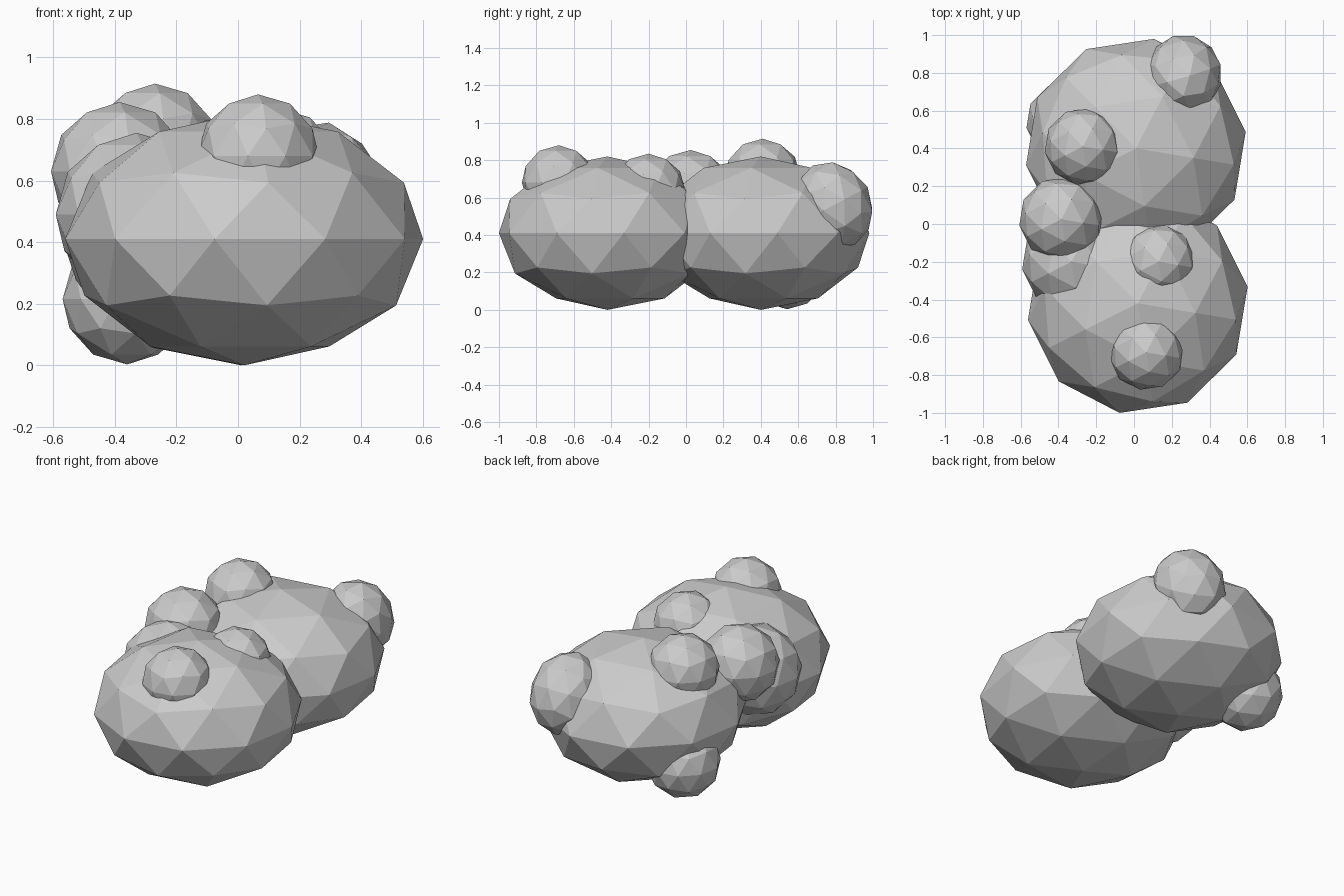
import bpy
from math import radians

cube = bpy.data.objects.get("Cube")
if cube:
    bpy.data.objects.remove(cube, do_unlink=True)

# One plain stone colour
stone = bpy.data.materials.new("stone_grey")
stone.use_nodes = True
GREY = (0.6, 0.6, 0.6, 1)
stone.diffuse_color = GREY
stone.node_tree.nodes["Principled BSDF"].inputs["Base Color"].default_value = GREY


def lump(name, centre, radii, tilt=0, turn=0):
    """Flat-shaded low-poly ball, squashed by radii."""
    bpy.ops.mesh.primitive_ico_sphere_add(subdivisions=2, radius=1, location=centre)
    ob = bpy.context.object
    ob.name = name
    ob.scale = radii
    ob.rotation_euler = (radians(tilt), 0, radians(turn))
    ob.data.materials.append(stone)
    return ob


# Two squashed main masses, one behind the other
BODY = (0.588, 0.588, 0.41)
lump("front_body", (0.02, -0.42, 0.41), BODY, turn=-9.4)
lump("back_body", (0.01, 0.40, 0.41), BODY, turn=-9.4)

# Round bumps half sunk into the masses
bumps = {
    "front_top_bump": ((0.065, -0.68, 0.68), 0.2),
    "inner_top_bump": ((0.13, -0.20, 0.635), 0.2),
    "back_top_bump": ((-0.27, 0.41, 0.71), 0.205),
    "right_joint_bump": ((-0.385, 0.025, 0.63), 0.225),
    "right_side_bump": ((-0.33, -0.20, 0.49), 0.265),
    "right_low_bump": ((-0.36, 0.54, 0.215), 0.212),
}
for name, (centre, r) in bumps.items():
    lump(name, centre, (r, r, r), turn=-9.4)

# Longer bump leaning along the back slope
lump("back_left_bump", (0.262, 0.79, 0.56), (0.205, 0.205, 0.24), tilt=28)
